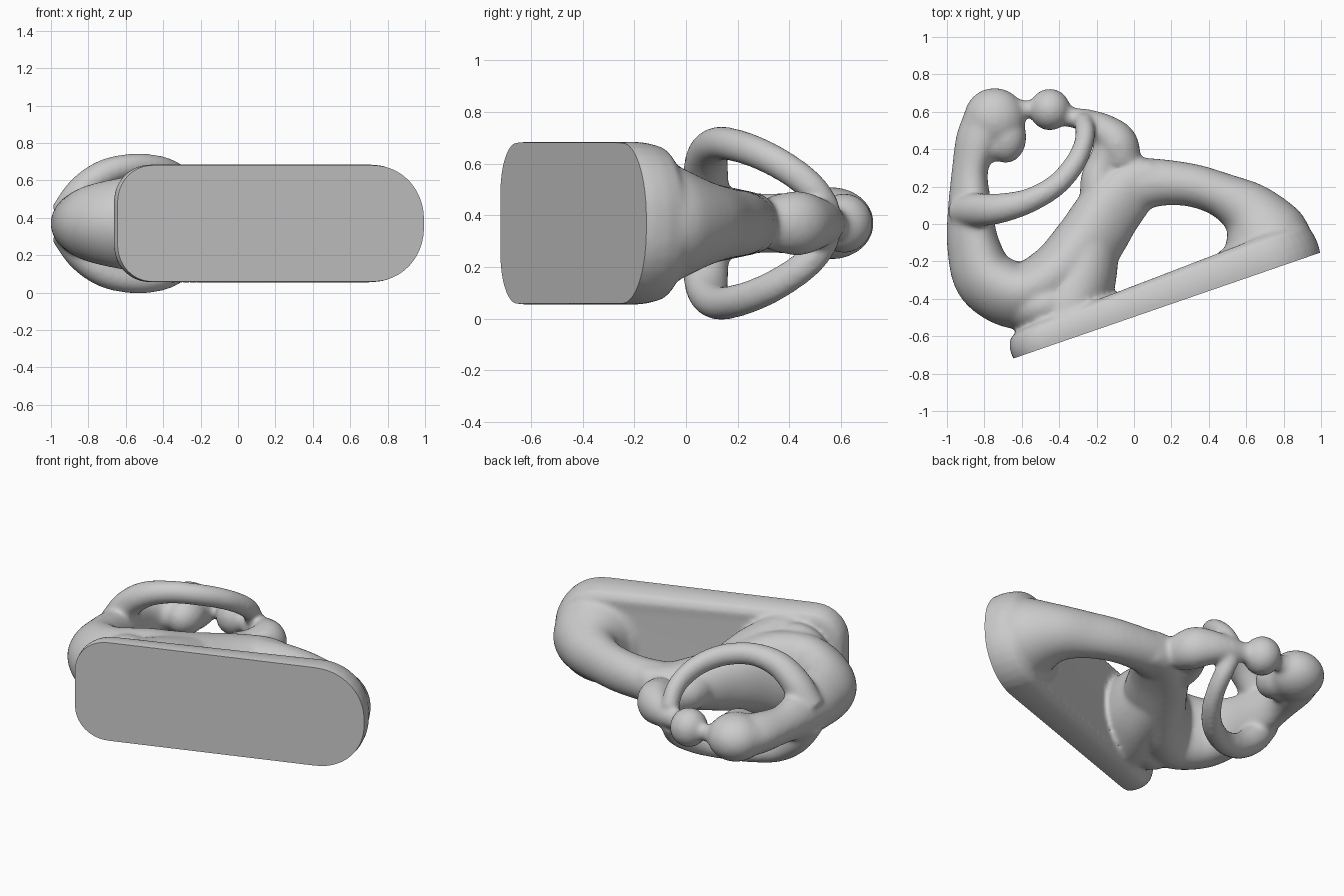
import bpy, bmesh, math
from mathutils import Vector

if "Cube" in bpy.data.objects:
    bpy.data.objects.remove(bpy.data.objects["Cube"])

MID = 0.37                      # symmetry plane height
bm = bmesh.new()


def skin(rings):
    """Close a stack of rings into a solid."""
    loops = [[bm.verts.new(p) for p in r] for r in rings]
    n = len(loops[0])
    for a, b in zip(loops, loops[1:]):
        for i in range(n):
            j = (i + 1) % n
            bm.faces.new((a[i], a[j], b[j], b[i]))
    bm.faces.new(loops[0][::-1])
    bm.faces.new(loops[-1])


def spline(keys, steps=8):
    """Catmull-Rom through keys of any dimension."""
    k = [Vector(v) for v in keys]
    k = [k[0] * 2 - k[1]] + k + [k[-1] * 2 - k[-2]]
    out = []
    for a, b, c, d in zip(k, k[1:], k[2:], k[3:]):
        for s in range(steps):
            t = s / steps
            out.append(0.5 * (2 * b + (c - a) * t + (2 * a - 5 * b + 4 * c - d) * t * t
                              + (3 * b - a - 3 * c + d) * t ** 3))
    return out + [k[-2]]


def limb(keys, sign=1, egg=0):
    """Keys: x, y, offset from mid plane, in-plane half width, half depth."""
    pts = spline(keys)
    pos = [Vector((p[0], p[1], MID + sign * p[2])) for p in pts]
    rings = []
    for i, p in enumerate(pts):
        t = (pos[min(i + 1, len(pos) - 1)] - pos[max(i - 1, 0)]).normalized()
        side = t.cross(Vector((0, 0, 1))).normalized()
        up = side.cross(t)
        rings.append([pos[i] + side * p[3] * math.cos(a)
                      + up * p[4] * math.sin(a) * (1 + egg * math.cos(a))
                      for a in (math.tau * j / 32 for j in range(32))])
    skin(rings)


def ball(x, y, rx, ry, rz, turn=0):
    res = bmesh.ops.create_uvsphere(bm, u_segments=32, v_segments=20, radius=1)
    c, s = math.cos(turn), math.sin(turn)
    for v in res["verts"]:
        px, py, pz = v.co.x * rx, v.co.y * ry, v.co.z * rz
        v.co = (x + px * c - py * s, y + px * s + py * c, MID + pz)


# slanted base slab: rounded outline lofted along the base normal
corner = Vector((-0.648, -0.72, MID))
along = Vector((0.945, 0.326, 0))
normal = Vector((-0.326, 0.945, 0))
LENGTH, HALF = 1.743, 0.316


def slab_ring(h, inset):
    pts = []
    for cx, r, sx, sz, a0 in ((LENGTH, 0.29, -1, -1, 270), (LENGTH, 0.29, -1, 1, 0),
                              (0, 0.2, 1, 1, 90), (0, 0.2, 1, -1, 180)):
        for j in range(9):
            a = math.radians(a0 + j * 90 / 8)
            u = cx + sx * r + (r - inset) * math.cos(a)
            w = sz * (HALF - r) + (r - inset) * math.sin(a)
            height = h if h < 0 else h * (0.12 + 0.065 * min(1, max(0, u / 0.55)))
            pts.append(corner + along * u + Vector((0, 0, w)) + normal * height)
    return pts


skin([slab_ring(-0.08, 0.006), slab_ring(0, 0.006), slab_ring(0.15, 0), slab_ring(0.5, 0.003),
      slab_ring(0.85, 0.02), slab_ring(1.0, 0.06)])

# lower leg from knee, flaring into the slab's right end
limb([(0.0, 0.21, 0, 0.15, 0.125), (0.15, 0.222, 0, 0.125, 0.125), (0.32, 0.205, 0, 0.115, 0.13),
      (0.48, 0.15, 0, 0.122, 0.14), (0.61, 0.07, 0, 0.163, 0.165),
      (0.69, -0.045, 0, 0.23, 0.225), (0.715, -0.15, 0, 0.265, 0.285)])

# thigh, seat, back and neck in one sweep
limb([(0.12, 0.26, 0, 0.10, 0.11), (0.0, 0.205, 0, 0.15, 0.125), (-0.13, 0.07, 0, 0.175, 0.155),
      (-0.25, -0.11, 0, 0.185, 0.20), (-0.40, -0.29, 0, 0.19, 0.25),
      (-0.60, -0.385, 0, 0.18, 0.245), (-0.785, -0.30, 0, 0.17, 0.21),
      (-0.858, -0.12, 0, 0.142, 0.175), (-0.876, 0.08, 0, 0.12, 0.155),
      (-0.878, 0.28, 0, 0.097, 0.115), (-0.838, 0.45, 0, 0.115, 0.12),
      (-0.78, 0.58, 0, 0.12, 0.12)], egg=0.18)

# hip and seat mass resting on the slab
limb([(-0.24, -0.05, 0, 0.165, 0.18), (-0.28, -0.26, 0, 0.19, 0.24),
      (-0.33, -0.40, 0, 0.21, 0.27), (-0.36, -0.52, 0, 0.22, 0.28)])
ball(-0.47, -0.43, 0.23, 0.155, 0.265, 0.3)

# mother's head with hair and chin
ball(-0.745, 0.563, 0.165, 0.165, 0.14)
ball(-0.685, 0.465, 0.11, 0.14, 0.115)
ball(-0.79, 0.54, 0.13, 0.13, 0.12)
ball(-0.77, 0.43, 0.10, 0.10, 0.10)

# mother's arms reaching around the child
for sign in (1, -1):
    limb([(-0.91, 0.07, 0.04, 0.095, 0.10), (-0.83, 0.075, 0.175, 0.09, 0.085),
          (-0.71, 0.085, 0.268, 0.08, 0.075), (-0.56, 0.125, 0.308, 0.066, 0.066),
          (-0.42, 0.205, 0.298, 0.06, 0.064), (-0.325, 0.31, 0.258, 0.057, 0.062),
          (-0.275, 0.41, 0.2, 0.053, 0.06), (-0.26, 0.49, 0.135, 0.053, 0.058),
          (-0.27, 0.55, 0.05, 0.052, 0.055)], sign)

# child's head, the kiss, neck and body
ball(-0.45, 0.612, 0.11, 0.112, 0.116)
limb([(-0.64, 0.61, 0, 0.065, 0.065), (-0.56, 0.615, 0, 0.047, 0.05), (-0.48, 0.615, 0, 0.07, 0.07)])
limb([(-0.42, 0.60, 0, 0.07, 0.07), (-0.33, 0.57, 0, 0.055, 0.06), (-0.25, 0.55, 0, 0.065, 0.075),
      (-0.16, 0.50, 0, 0.09, 0.105), (-0.09, 0.43, 0, 0.11, 0.125), (-0.06, 0.32, 0, 0.10, 0.105)])
limb([(-0.11, 0.42, 0, 0.10, 0.11), (-0.16, 0.33, 0, 0.085, 0.09), (-0.19, 0.24, 0, 0.095, 0.10),
      (-0.18, 0.12, 0, 0.11, 0.12)])

bmesh.ops.recalc_face_normals(bm, faces=bm.faces)
mesh = bpy.data.meshes.new("mother_and_child_sculpture")
bm.to_mesh(mesh)
bm.free()
body = bpy.data.objects.new("mother_and_child_sculpture", mesh)
bpy.context.collection.objects.link(body)

# fuse all parts and soften the joins
fuse = body.modifiers.new("fuse", "REMESH")
fuse.mode = "VOXEL"
fuse.voxel_size = 0.013
soft = body.modifiers.new("soften", "SMOOTH")
soft.factor = 0.5
soft.iterations = 14
graph = bpy.context.evaluated_depsgraph_get()
fused = bpy.data.meshes.new_from_object(body.evaluated_get(graph))
body.modifiers.clear()
body.data = fused

# slice off the flat underside of the slab
bm = bmesh.new()
bm.from_mesh(fused)
cut = bmesh.ops.bisect_plane(bm, geom=bm.verts[:] + bm.edges[:] + bm.faces[:], dist=1e-5,
                             plane_co=corner, plane_no=normal, clear_inner=True)
edges = [e for e in cut["geom_cut"] if isinstance(e, bmesh.types.BMEdge)]
bmesh.ops.holes_fill(bm, edges=edges, sides=0)
bmesh.ops.recalc_face_normals(bm, faces=bm.faces)
bm.to_mesh(fused)
bm.free()

bpy.context.view_layer.objects.active = body
body.select_set(True)
bpy.ops.object.shade_smooth_by_angle(angle=math.radians(40))
